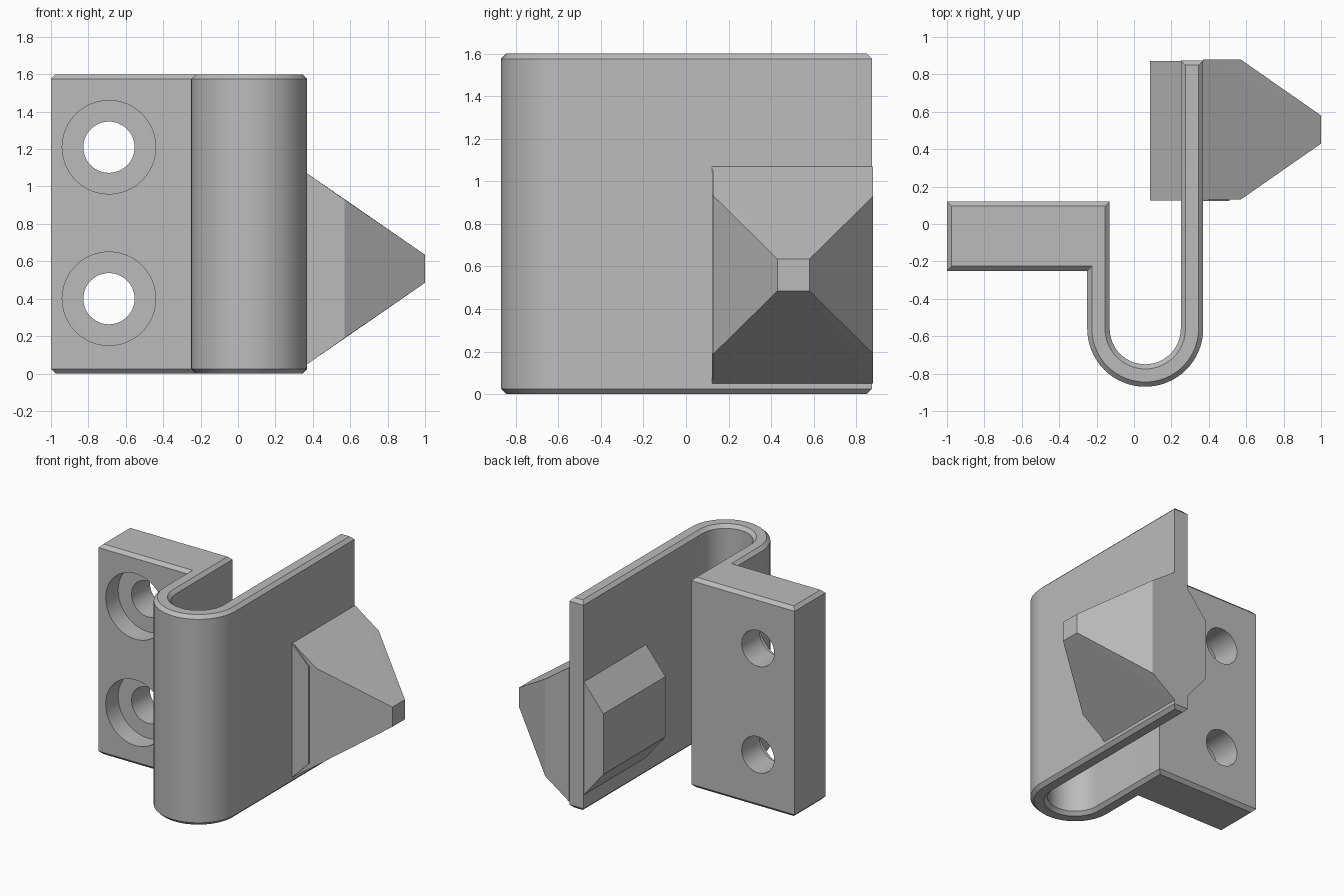
import bpy, bmesh, math

cube = bpy.data.objects.get("Cube")
if cube:
    bpy.data.objects.remove(cube, do_unlink=True)

# One plain grey for the whole clip
grey = bpy.data.materials.new("plain_grey")
grey.use_nodes = True
colour = (0.5, 0.5, 0.5, 1)
grey.diffuse_color = colour
grey.node_tree.nodes["Principled BSDF"].inputs["Base Color"].default_value = colour


def finish(name, bm):
    bmesh.ops.recalc_face_normals(bm, faces=bm.faces[:])
    mesh = bpy.data.meshes.new(name)
    bm.to_mesh(mesh)
    bm.free()
    mesh.materials.append(grey)
    obj = bpy.data.objects.new(name, mesh)
    bpy.context.collection.objects.link(obj)
    return obj


def activate(obj):
    bpy.ops.object.select_all(action="DESELECT")
    obj.select_set(True)
    bpy.context.view_layer.objects.active = obj


def hull(name, rings):
    """Convex solid through rectangles given as (x, y0, y1, z0, z1)."""
    bm = bmesh.new()
    for x, y0, y1, z0, z1 in rings:
        for y in (y0, y1):
            for z in (z0, z1):
                bm.verts.new((x, y, z))
    bmesh.ops.convex_hull(bm, input=bm.verts[:])
    bmesh.ops.dissolve_limit(bm, angle_limit=0.01, verts=bm.verts[:], edges=bm.edges[:])
    return finish(name, bm)


def cylinder_y(name, x, z, radius, y0, y1):
    bm = bmesh.new()
    bmesh.ops.create_cone(bm, cap_ends=True, segments=48, radius1=radius,
                          radius2=radius, depth=y1 - y0)
    obj = finish(name, bm)
    obj.rotation_euler.x = math.pi / 2
    obj.location = (x, (y0 + y1) / 2, z)
    obj.hide_render = True
    return obj


def arc(radius, start, end, steps=32):
    cx, cy = 0.06, -0.56
    angles = [start + (end - start) * i / steps for i in range(steps + 1)]
    return [(cx + radius * math.cos(a), cy + radius * math.sin(a)) for a in angles]


# Body: mounting block, U-shaped spring and blade as one extruded outline
outline = [(-0.13, 0.12), (-1, 0.12), (-1, -0.25), (-0.25, -0.25)]
outline += arc(0.31, math.pi, 2 * math.pi)
outline += [(0.37, 0.875), (0.25, 0.875)]
outline += arc(0.19, 2 * math.pi, math.pi)
height = 1.6
bm = bmesh.new()
base = bm.faces.new([bm.verts.new((x, y, 0)) for x, y in outline])
top = bmesh.ops.extrude_face_region(bm, geom=[base], use_keep_orig=True)
bmesh.ops.translate(bm, vec=(0, 0, height),
                    verts=[g for g in top["geom"] if isinstance(g, bmesh.types.BMVert)])
bmesh.ops.recalc_face_normals(bm, faces=bm.faces[:])

# Chamfer the top and bottom rims
rims = [e for e in bm.edges if abs(e.verts[0].co.z - e.verts[1].co.z) < 0.001]
bmesh.ops.bevel(bm, geom=rims, offset=0.025, segments=1, affect="EDGES")
body = finish("clip_body", bm)

# Counterbored screw holes
for z in (0.40, 1.21):
    for radius, y0, y1 in ((0.137, -0.5, 0.4), (0.25, -0.5, -0.10)):
        cutter = cylinder_y("hole_cutter", -0.69, z, radius, y0, y1)
        activate(body)
        mod = body.modifiers.new("hole", "BOOLEAN")
        mod.operation = "DIFFERENCE"
        mod.solver = "EXACT"
        mod.object = cutter
        bpy.ops.object.modifier_apply(modifier=mod.name)
        bpy.data.objects.remove(cutter, do_unlink=True)

activate(body)
bpy.ops.object.shade_smooth_by_angle(angle=math.radians(30))

# Pointed catch on the outer side of the blade
hull("catch_wedge", [(0.37, 0.13, 0.88, 0.05, 1.07),
                     (0.57, 0.13, 0.88, 0.19, 0.93),
                     (1.0, 0.43, 0.58, 0.485, 0.635)])

# Thin raised plate on the front side of the catch
hull("catch_side_plate", [(0.37, 0.122, 0.14, 0.05, 1.07),
                          (0.51, 0.122, 0.14, 0.19, 0.93)])

# Sloped pad on the inner side of the blade
hull("inner_pad", [(0.25, 0.125, 0.872, 0.13, 0.99),
                   (0.085, 0.125, 0.872, 0.33, 0.79)])
